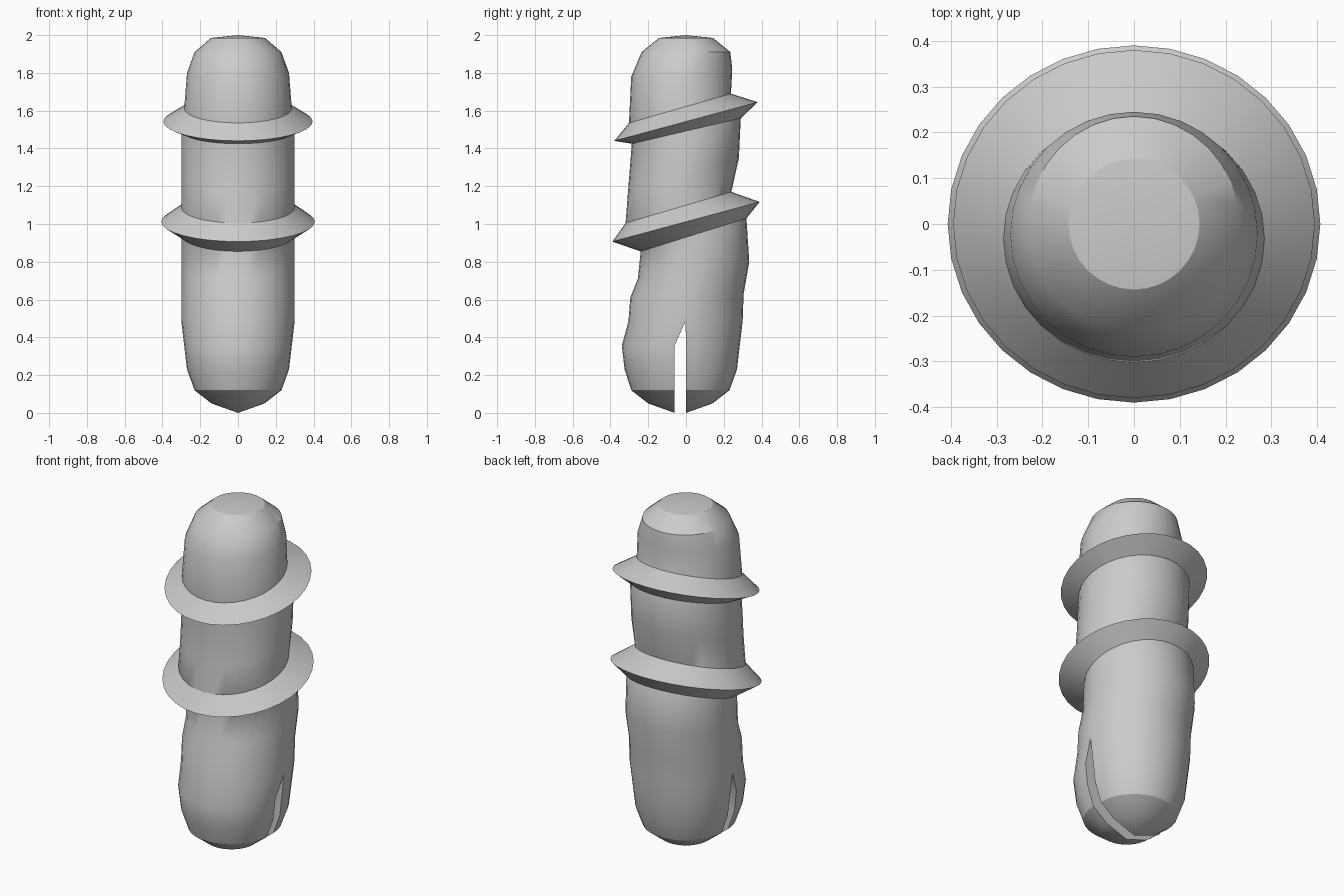
import bpy, bmesh, math

old = bpy.data.objects.get("Cube")
if old:
    bpy.data.objects.remove(old)

HALF = 16  # segments per half circle

grey = bpy.data.materials.new("light_grey")
grey.use_nodes = True
grey.diffuse_color = (0.6, 0.6, 0.6, 1)
grey.node_tree.nodes["Principled BSDF"].inputs["Base Color"].default_value = (0.6, 0.6, 0.6, 1)


def ring_points(front_y, front_z, back_y, back_z, rx, gap=None):
    """Tilted ring in two half circles; gap spreads the front half away from the back half."""
    mid_back = (front_y + back_y) / 2 if gap is None else 0
    mid_front = mid_back - (gap or 0)
    points = []
    for mid, ry, start in ((mid_back, back_y - mid_back, 0),
                           (mid_front, mid_front - front_y, math.pi)):
        for i in range(HALF + 1):
            a = start + math.pi * i / HALF
            y = mid + ry * math.sin(a)
            t = (y - front_y) / max(back_y - front_y, 1e-6)
            points.append((rx * math.cos(a), y, front_z + (back_z - front_z) * t))
    return points


def loft(name, rings):
    """Skin consecutive rings; rings with a gap get flat slot walls instead of a closed side."""
    bm = bmesh.new()
    rows = [[bm.verts.new(p) for p in ring_points(*r)] for r in rings]
    n = HALF + 1
    for (low, high), ring in zip(zip(rows, rows[1:]), rings):
        for start in (0, n):
            for i in range(start, start + HALF):
                bm.faces.new((low[i], low[i + 1], high[i + 1], high[i]))
            if len(ring) > 5:  # slot wall across the half
                a, b = start, start + HALF
                bm.faces.new((low[b], low[a], high[a], high[b]))
    bmesh.ops.remove_doubles(bm, verts=bm.verts, dist=0.0005)
    bmesh.ops.recalc_face_normals(bm, faces=bm.faces)
    mesh = bpy.data.meshes.new(name)
    bm.to_mesh(mesh)
    bm.free()
    mesh.materials.append(grey)
    obj = bpy.data.objects.new(name, mesh)
    bpy.context.collection.objects.link(obj)
    bpy.ops.object.select_all(action="DESELECT")
    obj.select_set(True)
    bpy.context.view_layer.objects.active = obj
    bpy.ops.object.shade_smooth_by_angle(angle=math.radians(30))
    return obj


# Rings: front y, front z, back y, back z, x radius, optional slot gap
slotted_tip = [
    (-0.06, 0.0, 0.0, 0.0, 0.0, 0.06),
    (-0.20, 0.05, 0.14, 0.05, 0.14, 0.06),
    (-0.29, 0.12, 0.23, 0.12, 0.23, 0.06),
    (-0.325, 0.23, 0.27, 0.23, 0.27, 0.06),
    (-0.34, 0.355, 0.285, 0.36, 0.285, 0.06),
]
lower_body = [
    (-0.305, 0.485, 0.30, 0.485, 0.30),
    (-0.295, 0.61, 0.305, 0.63, 0.30),
    (-0.255, 0.71, 0.335, 0.80, 0.30),
]
lower_flange = [
    (-0.24, 0.855, 0.32, 1.03, 0.30),
    (-0.39, 0.907, 0.39, 1.117, 0.407),
    (-0.32, 1.005, 0.24, 1.17, 0.30),
]
middle_body = [(-0.308, 1.16, 0.28, 1.35, 0.30)]
upper_flange = [
    (-0.287, 1.425, 0.29, 1.56, 0.30),
    (-0.38, 1.44, 0.38, 1.645, 0.395),
    (-0.302, 1.535, 0.238, 1.69, 0.285),
]
rounded_cap = [
    (-0.29, 1.78, 0.245, 1.82, 0.27),
    (-0.235, 1.91, 0.235, 1.91, 0.23),
    (-0.143, 1.985, 0.143, 1.985, 0.143),
    (0.0, 2.0, 0.0, 2.0, 0.0),
]

# Core runs past the inner edges of both flanges
loft("core", slotted_tip + lower_body + lower_flange[::2] + middle_body
     + upper_flange[::2] + rounded_cap)

# Tilted sharp-edged flanges, closed along the core
for name, rings in (("lower_flange", lower_flange), ("upper_flange", upper_flange)):
    loft(name, rings + rings[:1])
